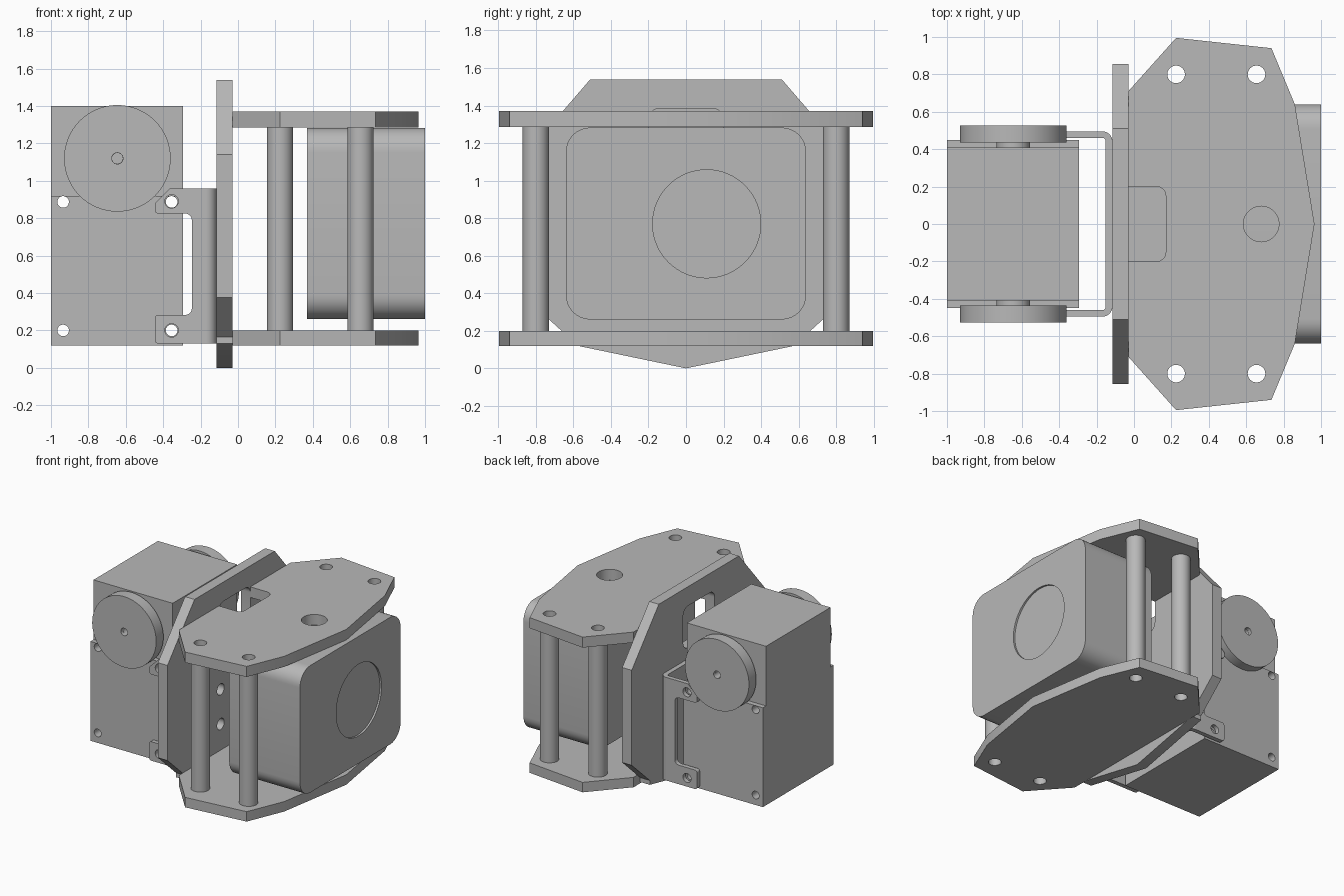
import bpy, bmesh, math
from mathutils import Vector, Matrix

cube = bpy.data.objects.get("Cube")
if cube:
    bpy.data.objects.remove(cube, do_unlink=True)

GREY = (0.48, 0.48, 0.48, 1.0)
grey = bpy.data.materials.new("plain grey")
grey.use_nodes = True
grey.diffuse_color = GREY
grey.node_tree.nodes["Principled BSDF"].inputs["Base Color"].default_value = GREY

# Profile coordinates (u, v, depth) to model space for each extrusion axis
AXES = {
    "X": Matrix(((0, 0, 1), (1, 0, 0), (0, 1, 0))),
    "Y": Matrix(((1, 0, 0), (0, 0, 1), (0, 1, 0))),
    "Z": Matrix.Identity(3),
}


def circle(u, v, r, n=40):
    return [(u + r * math.cos(math.tau * i / n), v + r * math.sin(math.tau * i / n))
            for i in range(n)]


def rounded(points, steps=8):
    """Polygon whose corners (u, v, radius) are filleted where a radius is given."""
    out = []
    for i, p in enumerate(points):
        corner = Vector(p[:2])
        if len(p) < 3:
            out.append(corner)
            continue
        a = (Vector(points[i - 1][:2]) - corner).normalized()
        b = (Vector(points[(i + 1) % len(points)][:2]) - corner).normalized()
        half = a.angle(b) / 2
        centre = corner + (a + b).normalized() * (p[2] / math.sin(half))
        start = corner + a * (p[2] / math.tan(half)) - centre
        end = corner + b * (p[2] / math.tan(half)) - centre
        for k in range(steps + 1):
            t = k / steps
            swing = math.pi - 2 * half
            out.append(centre + (start * math.sin((1 - t) * swing)
                                 + end * math.sin(t * swing)) / math.sin(swing))
    return out


def rect(u0, u1, v0, v1, r=0):
    pts = [(u0, v0), (u1, v0), (u1, v1), (u0, v1)]
    return rounded([p + (r,) for p in pts]) if r else pts


def mirrored(half):
    """Close an outline by reflecting its half across the first or second axis."""
    return half


def extrude(name, axis, lo, hi, outline, holes=()):
    """Solid from an outline with holes, extruded from lo to hi along an axis."""
    curve = bpy.data.curves.new(name, "CURVE")
    curve.dimensions = "2D"
    curve.fill_mode = "BOTH"
    curve.extrude = (hi - lo) / 2
    for loop in [outline, *holes]:
        spline = curve.splines.new("POLY")
        spline.points.add(len(loop) - 1)
        for point, co in zip(spline.points, loop):
            point.co = (co[0], co[1], 0, 1)
        spline.use_cyclic_u = True
    obj = bpy.data.objects.new(name, curve)
    bpy.context.collection.objects.link(obj)
    bpy.ops.object.select_all(action="DESELECT")
    obj.select_set(True)
    bpy.context.view_layer.objects.active = obj
    bpy.ops.object.convert(target="MESH")
    obj = bpy.context.view_layer.objects.active
    mesh = obj.data
    bm = bmesh.new()
    bm.from_mesh(mesh)
    bmesh.ops.translate(bm, verts=bm.verts, vec=(0, 0, (lo + hi) / 2))
    bmesh.ops.transform(bm, matrix=AXES[axis].to_4x4(), verts=bm.verts)
    bmesh.ops.remove_doubles(bm, verts=bm.verts, dist=0.0002)
    bmesh.ops.recalc_face_normals(bm, faces=bm.faces)
    bm.to_mesh(mesh)
    bm.free()
    mesh.materials.clear()
    mesh.materials.append(grey)
    bpy.ops.object.shade_smooth_by_angle(angle=math.radians(25))
    return obj


# Horizontal plates: the upper one has a cable notch and a centre hole
side = [(-0.03, 0.71), (0.225, 0.995), (0.735, 0.94), (0.86, 0.64)]
plate = side + [(0.965, 0)] + [(x, -y) for x, y in reversed(side)]
notch = [(-0.03, -0.2), (0.17, -0.2, 0.05), (0.17, 0.2, 0.05), (-0.03, 0.2)]
posts = [(x, y) for x in (0.225, 0.655) for y in (-0.8, 0.8)]
bolt_holes = [circle(x, y, 0.047) for x, y in posts]
extrude("lower_plate", "Z", 0.12, 0.2, plate, bolt_holes)
extrude("upper_plate", "Z", 1.285, 1.37, rounded(plate + notch),
        bolt_holes + [circle(0.68, 0, 0.095)])

# Hollow spacer posts
for x, y in posts:
    extrude("spacer_post", "Z", 0.2, 1.285, circle(x, y, 0.07), [circle(x, y, 0.047)])

# Upright plate with a cable window and four mounting holes
edge = [(0.625, 0.13), (0.855, 0.375), (0.855, 1.14), (0.51, 1.54)]
edge.insert(1, (0.625, 0.165))
upright = [(0, 0)] + edge + [(-y, z) for y, z in reversed(edge)]
mounts = [circle(y, z, 0.045) for y in (-0.178, 0.178) for z in (0.41, 0.69)]
extrude("upright_plate", "X", -0.115, -0.03, upright,
        [rect(-0.2, 0.2, 1.05, 1.385, 0.06)] + mounts)

# Rounded sensor box with a shallow round recess in its face
shell = rect(-0.64, 0.64, 0.26, 1.283, 0.13)
extrude("sensor_box", "X", 0.37, 0.985, shell)
extrude("sensor_face", "X", 0.985, 1.0, shell, [circle(0.11, 0.77, 0.288, 64)])

# Motor: wide lower case with through holes, narrower upper case
screws = [circle(x, z, 0.031) for x in (-0.935, -0.355) for z in (0.2, 0.887)]
extrude("motor_lower_case", "Y", -0.45, 0.45, rect(-1, -0.295, 0.12, 0.92), screws)
extrude("motor_upper_case", "Y", -0.41, 0.41, rect(-1, -0.295, 0.92, 1.4))

# Round horns on both sides of the motor
for s in (-1, 1):
    lo, hi = sorted((s * 0.435, s * 0.527))
    extrude("motor_horn", "Y", lo, hi, circle(-0.645, 1.12, 0.285, 64),
            [circle(-0.645, 1.12, 0.03)])
    lo, hi = sorted((s * 0.4, s * 0.5))
    extrude("horn_shaft", "Y", lo, hi, circle(-0.645, 1.12, 0.09),
            [circle(-0.645, 1.12, 0.029)])

# Bracket: bent back strip and two C-shaped side flanges
bend = [(-0.17, -0.495), (-0.115, -0.495, 0.054), (-0.115, 0.495, 0.054), (-0.17, 0.495),
        (-0.17, 0.46), (-0.152, 0.46, 0.015), (-0.152, -0.46, 0.015), (-0.17, -0.46)]
extrude("bracket_back", "Z", 0.13, 0.96, rounded(bend))
flange = [(-0.17, 0.13), (-0.445, 0.13, 0.02), (-0.445, 0.283, 0.02), (-0.247, 0.283, 0.035),
          (-0.247, 0.825, 0.035), (-0.445, 0.825, 0.02), (-0.445, 0.88), (-0.365, 0.96),
          (-0.17, 0.96)]
for s in (-1, 1):
    lo, hi = sorted((s * 0.46, s * 0.495))
    extrude("bracket_flange", "Y", lo, hi, rounded(flange),
            [circle(-0.355, z, 0.036) for z in (0.2, 0.89)])
